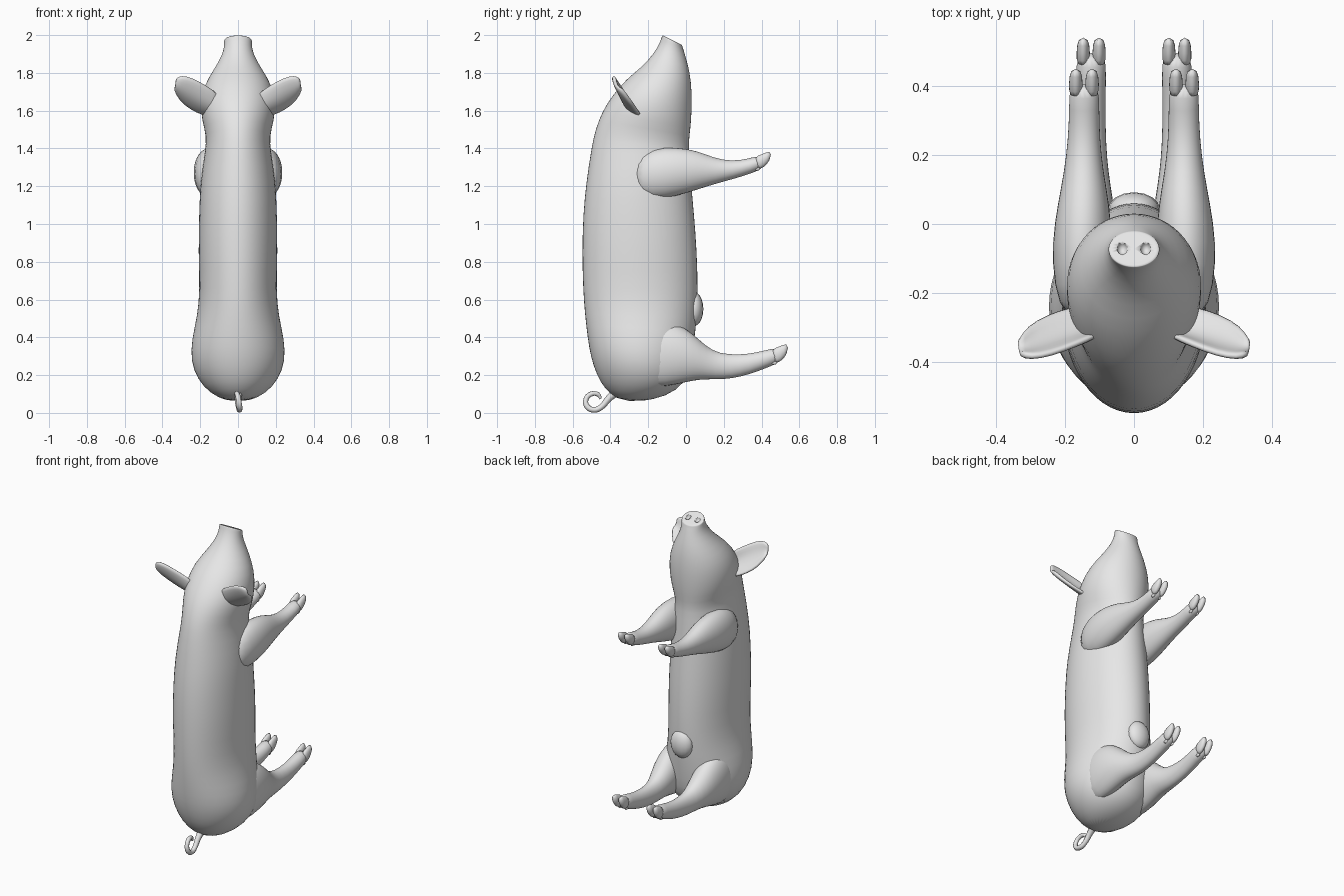
import bpy, bmesh, math
from mathutils import Vector

if "Cube" in bpy.data.objects:
    bpy.data.objects.remove(bpy.data.objects["Cube"])

skin = bpy.data.materials.new("plain_grey")
skin.diffuse_color = (0.8, 0.8, 0.8, 1)
skin.use_nodes = True
skin.node_tree.nodes["Principled BSDF"].inputs["Base Color"].default_value = skin.diffuse_color


def finish(bm, name, subdiv=1, mirror=False):
    bmesh.ops.recalc_face_normals(bm, faces=bm.faces[:])
    for f in bm.faces:
        f.smooth = True
    me = bpy.data.meshes.new(name)
    bm.to_mesh(me)
    bm.free()
    me.materials.append(skin)
    ob = bpy.data.objects.new(name, me)
    bpy.context.collection.objects.link(ob)
    if mirror:
        ob.modifiers.new("mirror", 'MIRROR').use_clip = False
    if subdiv:
        ob.modifiers.new("subdivision", 'SUBSURF').levels = subdiv
        ob.modifiers["subdivision"].render_levels = subdiv
    return ob


def loft(bm, rings, n=20):
    """Ring: (y, z) of one end, (y, z) of the other end, x range."""
    loops = []
    for (ya, za), (yb, zb), (x0, x1) in rings:
        loop = []
        for i in range(n):
            a = 2 * math.pi * i / n
            t = (1 - math.cos(a)) / 2
            x = (x0 + x1) / 2 + (x1 - x0) / 2 * math.sin(a)
            loop.append(bm.verts.new((x, ya + (yb - ya) * t, za + (zb - za) * t)))
        loops.append(loop)
    for A, B in zip(loops, loops[1:]):
        for i in range(n):
            j = (i + 1) % n
            bm.faces.new((A[i], A[j], B[j], B[i]))
    bm.faces.new(loops[0])
    bm.faces.new(loops[-1])


# Body and head: back point, belly point, half width, from rump to snout
sections = [
    ((-.36, .068), (-.25, .058), .06), ((-.43, .125), (-.10, .085), .15),
    ((-.475, .20), (.0, .16), .218), ((-.507, .30), (.03, .25), .252),
    ((-.523, .40), (.045, .38), .247), ((-.537, .52), (.06, .50), .217),
    ((-.547, .65), (.065, .65), .203), ((-.552, .85), (.06, .85), .212),
    ((-.547, 1.05), (.045, 1.05), .207), ((-.53, 1.22), (.03, 1.20), .202),
    ((-.503, 1.40), (.02, 1.37), .175), ((-.482, 1.50), (.015, 1.43), .167),
    ((-.443, 1.60), (.025, 1.50), .193), ((-.392, 1.68), (.032, 1.60), .20),
    ((-.315, 1.77), (.032, 1.70), .18), ((-.235, 1.83), (.022, 1.80), .13),
    ((-.172, 1.90), (.0, 1.88), .085), ((-.138, 1.96), (-.012, 1.92), .073),
    ((-.127, 1.995), (-.02, 1.942), .075), ((-.125, 2.0), (-.02, 1.947), .073),
    ((-.116, 1.995), (-.028, 1.951), .062),
]
bm = bmesh.new()
loft(bm, [(a, b, (-w, w)) for a, b, w in sections], 28)
body = finish(bm, "body_and_head")

# Nostrils cut into the snout disc
bm = bmesh.new()
for s in (-1, 1):
    r = bmesh.ops.create_uvsphere(bm, u_segments=10, v_segments=6, radius=.02)
    bmesh.ops.scale(bm, vec=(.8, 1, 1), verts=r["verts"])
    bmesh.ops.translate(bm, vec=(s * .034, -.07, 1.975), verts=r["verts"])
cutter = finish(bm, "nostril_cutter", 0)
cutter.hide_render = True
cutter.display_type = 'WIRE'
cut = body.modifiers.new("nostrils", 'BOOLEAN')
cut.operation = 'DIFFERENCE'
cut.object = cutter

# Legs: upper point, lower point, x range, from shoulder or hip to hoof
front = [
    ((-.28, 1.34), (-.28, 1.16), (.08, .20)), ((-.18, 1.405), (-.18, 1.12), (.06, .235)),
    ((-.05, 1.41), (-.05, 1.145), (.06, .24)), ((.06, 1.39), (.06, 1.18), (.07, .222)),
    ((.15, 1.35), (.16, 1.213), (.088, .203)), ((.24, 1.333), (.25, 1.237), (.098, .192)),
    ((.33, 1.345), (.35, 1.268), (.10, .188)), ((.40, 1.37), (.415, 1.295), (.10, .19)),
]
hind = [
    ((-.25, .48), (-.25, .13), (.06, .22)), ((-.12, .50), (-.10, .135), (.05, .235)),
    ((0, .455), (0, .16), (.05, .228)), ((.07, .388), (.08, .177), (.06, .207)),
    ((.14, .328), (.16, .175), (.073, .182)), ((.22, .31), (.24, .18), (.08, .17)),
    ((.32, .31), (.34, .203), (.082, .168)), ((.42, .331), (.44, .243), (.08, .168)),
    ((.49, .352), (.505, .268), (.08, .168)),
]
for name, rings, tip in (("front", front, ((.453, 1.393), (.45, 1.345))),
                         ("hind", hind, ((.543, .374), (.54, .318)))):
    bm = bmesh.new()
    loft(bm, rings, 16)
    finish(bm, name + "_legs", 1, True)
    # Cloven hooves and dewclaws
    (ya, za), (yb, zb), (x0, x1) = rings[-1]
    mid = (x0 + x1) / 2
    bm = bmesh.new()
    for a, b in ((x0, mid - .002), (mid + .002, x1)):
        loft(bm, [((ya - .04, za - .012), (yb - .04, zb - .01), (a, b)),
                  ((ya, za), (yb, zb), (a, b)),
                  (tip[0], tip[1], (a + .004, b - .004))], 10)
        c = (a + b) / 2
        loft(bm, [((yb - .06, zb + .01), (yb - .05, zb - .02), (c - .012, c + .012)),
                  ((yb - .02, zb + .01), (yb - .02, zb - .012), (c - .01, c + .01))], 6)
    finish(bm, name + "_hooves", 1, True)

# Ears: cupped leaves between an upper and a lower edge (x, z)
top = [(.10, 1.69), (.17, 1.735), (.24, 1.775), (.30, 1.79), (.33, 1.77)]
low = [(.12, 1.56), (.19, 1.58), (.25, 1.607), (.31, 1.655), (.338, 1.72)]
bm = bmesh.new()
grid = []
for k, ((xa, za), (xb, zb)) in enumerate(zip(top, low)):
    row = []
    for i in range(6):
        v = i / 5
        z = za + (zb - za) * v
        p = Vector((xa + (xb - xa) * v, -.385 + (1.785 - z) * .7, z))
        p -= Vector((0, .82, .57)) * (.04 - .006 * k) * math.sin(math.pi * v)
        row.append(bm.verts.new(p))
    grid.append(row)
for A, B in zip(grid, grid[1:]):
    for i in range(5):
        bm.faces.new((A[i], A[i + 1], B[i + 1], B[i]))
ears = finish(bm, "ears", 0, True)
thick = ears.modifiers.new("thickness", 'SOLIDIFY')
thick.thickness = .022
thick.offset = 0
ears.modifiers.new("subdivision", 'SUBSURF').levels = 1

# Belly bump between the hind legs
bm = bmesh.new()
r = bmesh.ops.create_uvsphere(bm, u_segments=16, v_segments=10, radius=1)
bmesh.ops.scale(bm, vec=(.075, .05, .09), verts=r["verts"])
bmesh.ops.translate(bm, vec=(0, .042, .55), verts=r["verts"])
finish(bm, "belly_bump", 0)

# Curly tail
path = [(0, -.36, .12, 1.7), (0, -.41, .075, 1.2), (.004, -.45, .03, 1), (.008, -.485, .016, 1),
        (.008, -.522, .032, 1), (.003, -.53, .07, .9), (-.004, -.502, .1, .9),
        (-.01, -.465, .097, .8), (-.012, -.452, .075, .5)]
cu = bpy.data.curves.new("tail", 'CURVE')
cu.dimensions = '3D'
cu.bevel_depth = .015
cu.bevel_resolution = 2
cu.resolution_u = 4
cu.use_fill_caps = True
sp = cu.splines.new('BEZIER')
sp.bezier_points.add(len(path) - 1)
for bp, (x, y, z, r) in zip(sp.bezier_points, path):
    bp.co = (x, y, z)
    bp.radius = r
    bp.handle_left_type = bp.handle_right_type = 'AUTO'
cu.materials.append(skin)
tail = bpy.data.objects.new("tail", cu)
bpy.context.collection.objects.link(tail)
bpy.context.view_layer.objects.active = tail
tail.select_set(True)
bpy.ops.object.convert(target='MESH')
